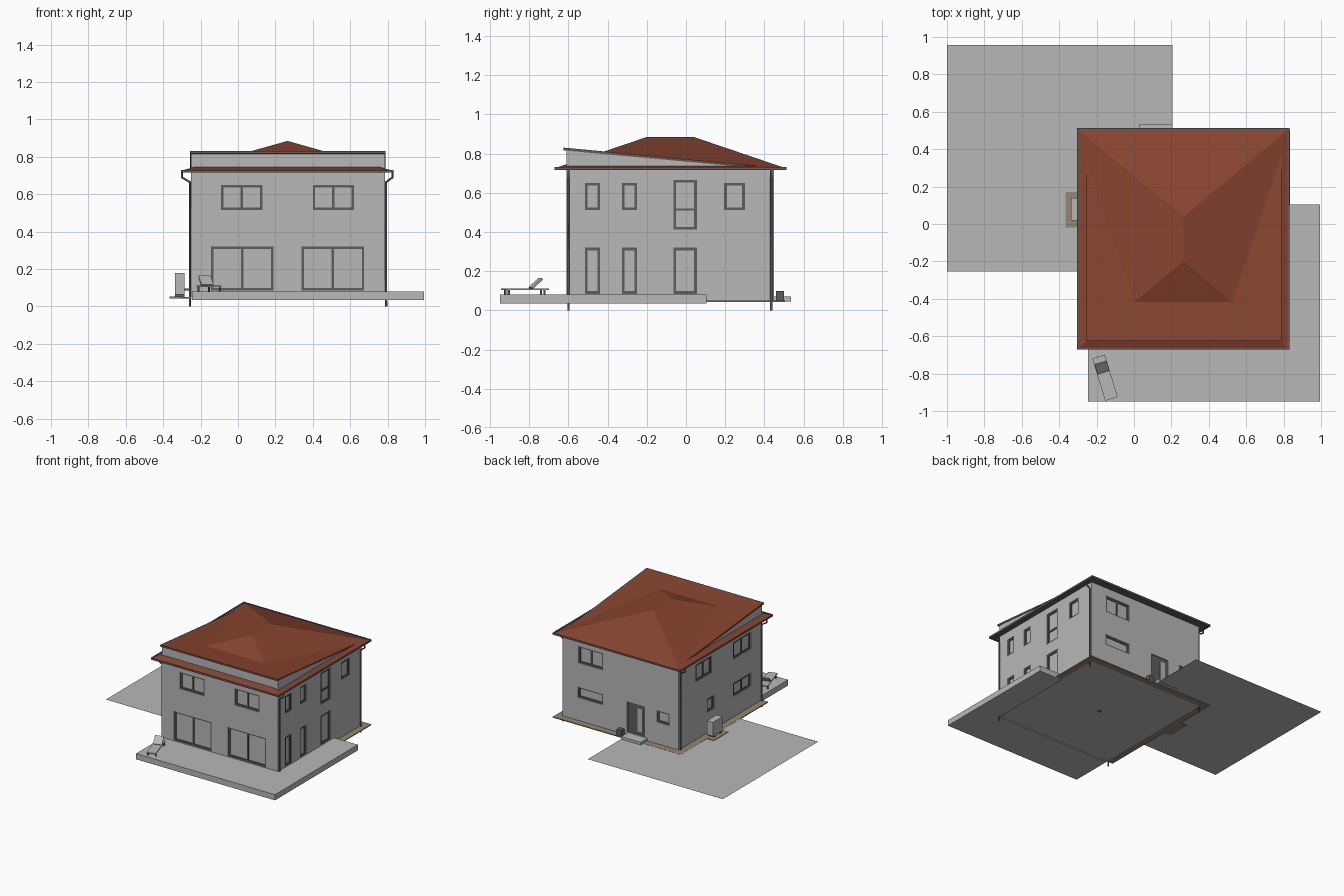
import bpy, bmesh, math
from mathutils import Matrix, Vector

if "Cube" in bpy.data.objects:
    bpy.data.objects.remove(bpy.data.objects["Cube"])


def material(name, r, g, b):
    m = bpy.data.materials.new(name)
    m.diffuse_color = (r, g, b, 1)
    m.use_nodes = True
    m.node_tree.nodes["Principled BSDF"].inputs["Base Color"].default_value = m.diffuse_color
    return m


GREY = material("light_grey", 0.48, 0.48, 0.48)
DARK = material("dark_grey", 0.11, 0.11, 0.11)
RED = material("roof_red", 0.245, 0.058, 0.029)
TAN = material("gravel_tan", 0.30, 0.24, 0.17)

# House outline
X0, X1, Y0, Y1 = -0.25, 0.785, -0.61, 0.45
Z0, ZE = 0.043, 0.722


def finish(name, bm, *mats):
    bmesh.ops.recalc_face_normals(bm, faces=bm.faces)
    me = bpy.data.meshes.new(name)
    bm.to_mesh(me)
    bm.free()
    ob = bpy.data.objects.new(name, me)
    bpy.context.collection.objects.link(ob)
    for m in mats:
        me.materials.append(m)
    return ob


def boxes(name, spans, mat, matrix=None):
    """One object from boxes given as (x0, x1, y0, y1, z0, z1)."""
    bm = bmesh.new()
    for x0, x1, y0, y1, z0, z1 in spans:
        centre = Vector(((x0 + x1) / 2, (y0 + y1) / 2, (z0 + z1) / 2))
        size = (abs(x1 - x0), abs(y1 - y0), abs(z1 - z0))
        bmesh.ops.create_cube(bm, size=1, matrix=Matrix.Translation(centre) @ Matrix.Diagonal((*size, 1)))
    if matrix:
        bm.transform(matrix)
    return finish(name, bm, mat)


def extrude(name, pts, vec, *mats):
    bm = bmesh.new()
    f = bm.faces.new([bm.verts.new(p) for p in pts])
    r = bmesh.ops.extrude_face_region(bm, geom=[f])
    bmesh.ops.translate(bm, verts=[v for v in r["geom"] if isinstance(v, bmesh.types.BMVert)], vec=vec)
    return finish(name, bm, *mats)


def pipe(name, pts, radius, mat):
    cu = bpy.data.curves.new(name, "CURVE")
    cu.dimensions = "3D"
    cu.bevel_depth, cu.bevel_resolution, cu.use_fill_caps = radius, 1, True
    sp = cu.splines.new("POLY")
    sp.points.add(len(pts) - 1)
    for p, co in zip(sp.points, pts):
        p.co = (*co, 1)
    cu.materials.append(mat)
    ob = bpy.data.objects.new(name, cu)
    bpy.context.collection.objects.link(ob)
    bpy.ops.object.select_all(action="DESELECT")
    ob.select_set(True)
    bpy.context.view_layer.objects.active = ob
    bpy.ops.object.convert(target="MESH")


def on_wall(side, a0, a1, d0, d1, z0, z1):
    """Box on a wall: a runs along the wall, d goes inward."""
    if side == "front":
        return (a0, a1, Y0 + d0, Y0 + d1, z0, z1)
    if side == "back":
        return (a0, a1, Y1 - d0, Y1 - d1, z0, z1)
    if side == "left":
        return (X0 + d0, X0 + d1, a0, a1, z0, z1)
    return (X1 - d0, X1 - d1, a0, a1, z0, z1)


# Windows: side, start, end, bottom, top, split (v = mullion, h = transom)
windows = [("front", a, a + 0.22, 0.515, 0.65, "v") for a in (-0.09, 0.40)]
windows += [("front", a, a + 0.335, 0.085, 0.32, "v") for a in (-0.145, 0.34)]
for a in (-0.515, -0.327):
    windows += [("right", a, a + 0.076, 0.513, 0.65, ""), ("right", a, a + 0.076, 0.085, 0.32, "")]
windows += [
    ("right", -0.065, 0.055, 0.412, 0.665, "h"), ("right", -0.065, 0.055, 0.085, 0.32, ""),
    ("right", 0.195, 0.30, 0.513, 0.65, ""),
    ("back", 0.425, 0.645, 0.515, 0.65, "v"), ("back", 0.425, 0.65, 0.235, 0.32, ""),
    ("back", -0.17, -0.055, 0.225, 0.32, ""),
    ("left", 0.03, 0.23, 0.515, 0.65, "v"), ("left", -0.47, -0.25, 0.515, 0.65, "v"),
    ("left", 0.0, 0.085, 0.215, 0.32, ""), ("left", -0.47, -0.25, 0.215, 0.32, "v"),
]
DOOR = ("back", 0.05, 0.21, 0.072, 0.32)

# Walls with window and door recesses
walls = boxes("house_walls", [(X0, X1, Y0, Y1, Z0, ZE)], GREY)
cutter = boxes("recess_cutter", [on_wall(s, a, b, -0.02, 0.022, lo, hi) for s, a, b, lo, hi in
                                 [w[:5] for w in windows] + [DOOR]], GREY)
cutter.hide_render = True
mod = walls.modifiers.new("recesses", "BOOLEAN")
mod.object, mod.operation, mod.solver = cutter, "DIFFERENCE", "EXACT"
bpy.context.view_layer.objects.active = walls
bpy.ops.object.modifier_apply(modifier="recesses")
bpy.data.objects.remove(cutter)

# Window frames and panes
frames, panes, W = [], [], 0.013
for s, a, b, lo, hi, split in windows:
    bars = [(a, a + W, lo, hi), (b - W, b, lo, hi), (a, b, lo, lo + W), (a, b, hi - W, hi)]
    if split == "v":
        bars.append(((a + b) / 2 - W / 2, (a + b) / 2 + W / 2, lo, hi))
    if split == "h":
        bars.append((a, b, 0.509, 0.521))
    frames += [on_wall(s, p, q, 0.006, 0.021, l, h) for p, q, l, h in bars]
    panes.append(on_wall(s, a + 0.004, b - 0.004, 0.013, 0.02, lo + 0.004, hi - 0.004))
boxes("window_frames", frames, DARK)
boxes("window_panes", panes, GREY)

# Back door with glass strip, step and letter box
boxes("back_door", [on_wall("back", 0.05, 0.21, 0.008, 0.021, 0.072, 0.32)], DARK)
boxes("door_glass", [on_wall("back", 0.075, 0.12, 0.005, 0.012, 0.10, 0.29)], GREY)
boxes("door_step", [(0.03, 0.205, Y1, 0.535, 0.045, 0.07)], GREY)
boxes("door_planter", [(0.225, 0.27, 0.46, 0.50, 0.05, 0.098)], DARK)

# Hipped main roof: red slopes, dark soffit
bm = bmesh.new()
EX0, EX1, EY0, EY1, EZ = -0.30, 0.823, -0.665, 0.505, 0.727
c = [bm.verts.new((x, y, EZ)) for x, y in ((EX0, EY0), (EX1, EY0), (EX1, EY1), (EX0, EY1))]
f, b = bm.verts.new((0.265, -0.20, 0.885)), bm.verts.new((0.265, 0.04, 0.885))
for face in ((c[0], c[1], f), (c[1], c[2], b, f), (c[2], c[3], b), (c[3], c[0], f, b)):
    bm.faces.new(face)
bm.faces.new(c).material_index = 1
finish("main_roof", bm, RED, DARK)
boxes("soffit", [(EX0, EX1, EY0, EY1, 0.718, EZ - 0.0005)], DARK)

# Gutters around the eaves
boxes("gutters", [(-0.305, 0.832, -0.672, -0.662, 0.716, 0.731), (-0.305, 0.832, 0.503, 0.512, 0.716, 0.731),
                  (-0.306, -0.297, -0.672, 0.512, 0.716, 0.731), (0.821, 0.832, -0.672, 0.512, 0.716, 0.731)], DARK)

# Raised low-pitch roof section: wall wedge and roof slab
extrude("raised_wall", [(X0, Y0, 0.72), (X0, Y0, 0.819), (X0, 0.36, 0.73), (X0, 0.36, 0.72)],
        (X1 - X0, 0, 0), GREY)
slab = extrude("raised_roof", [(-0.256, -0.626, 0.817), (-0.256, -0.626, 0.831), (-0.256, 0.38, 0.736),
                               (-0.256, 0.38, 0.724)], (1.045, 0, 0), DARK, RED)
for p in slab.data.polygons:
    p.material_index = int(p.normal.z > 0.9)

# Downpipes at the four corners
for y, yn in ((-0.60, "front"), (0.435, "back")):
    for wx, gx, xn in ((X0 - 0.007, -0.30, "left"), (X1 + 0.007, 0.826, "right")):
        pipe(f"downpipe_{yn}_{xn}", [(wx, y, 0), (wx, y, 0.665), (gx, y, 0.69), (gx, y, 0.72)], 0.006, DARK)

# Terrace wrapped around the front right corner
extrude("terrace", [(-0.245, -0.95, 0.035), (0.995, -0.95, 0.035), (0.995, 0.105, 0.035),
                    (X1, 0.105, 0.035), (X1, Y0, 0.035), (-0.245, Y0, 0.035)], (0, 0, 0.046), GREY)

# Gravel strip, floor drain and paved yard
boxes("gravel_strip", [(-0.305, X0, -0.61, 0.505, 0.043, 0.05), (X0, 0.835, Y1, 0.505, 0.043, 0.05),
                       (X1, 0.835, 0.105, Y1, 0.043, 0.05)], TAN)
bm = bmesh.new()
bmesh.ops.create_cone(bm, cap_ends=True, segments=16, radius1=0.015, radius2=0.015, depth=0.004,
                      matrix=Matrix.Translation((0.267, -0.08, 0.042)))
finish("floor_drain", bm, DARK)
bm = bmesh.new()
bm.faces.new([bm.verts.new((x, y, 0.049)) for x, y in
              ((-1, -0.255), (-0.305, -0.255), (-0.305, 0.505), (0.205, 0.505), (0.205, 0.958), (-1, 0.958))])
yard = finish("paved_yard", bm, GREY)
if yard.data.polygons[0].normal.z < 0:
    yard.data.flip_normals()

# Heat pump on its gravel bed
boxes("heat_pump_bed", [(-0.367, -0.30, -0.02, 0.17, 0.044, 0.053)], TAN)
boxes("heat_pump", [(-0.338, -0.285, 0.018, 0.138, 0.065, 0.178)], GREY)
boxes("heat_pump_feet", [(-0.338, -0.285, y, y + 0.015, 0.05, 0.066) for y in (0.03, 0.11)], DARK)
boxes("heat_pump_pipe", [(-0.286, X0, 0.07, 0.085, 0.085, 0.097)], DARK)

# Sun lounger, turned on the terrace (local y points to the head end)
place = Matrix.Translation((-0.155, -0.822, 0.081)) @ Matrix.Rotation(math.radians(17), 4, "Z")
boxes("lounger_bed", [(-0.035, 0.035, -0.118, 0.118, 0.024, 0.032)], GREY, place)
boxes("lounger_legs", [(x, x + 0.007, y, y + 0.01, 0, 0.025) for x in (-0.034, 0.027) for y in (-0.10, 0.09)],
      DARK, place)
tilt = place @ Matrix.Translation((0, 0.035, 0.03)) @ Matrix.Rotation(math.radians(42), 4, "X")
boxes("lounger_backrest", [(-0.034, 0.034, 0, 0.07, 0, 0.009)], GREY, tilt)
